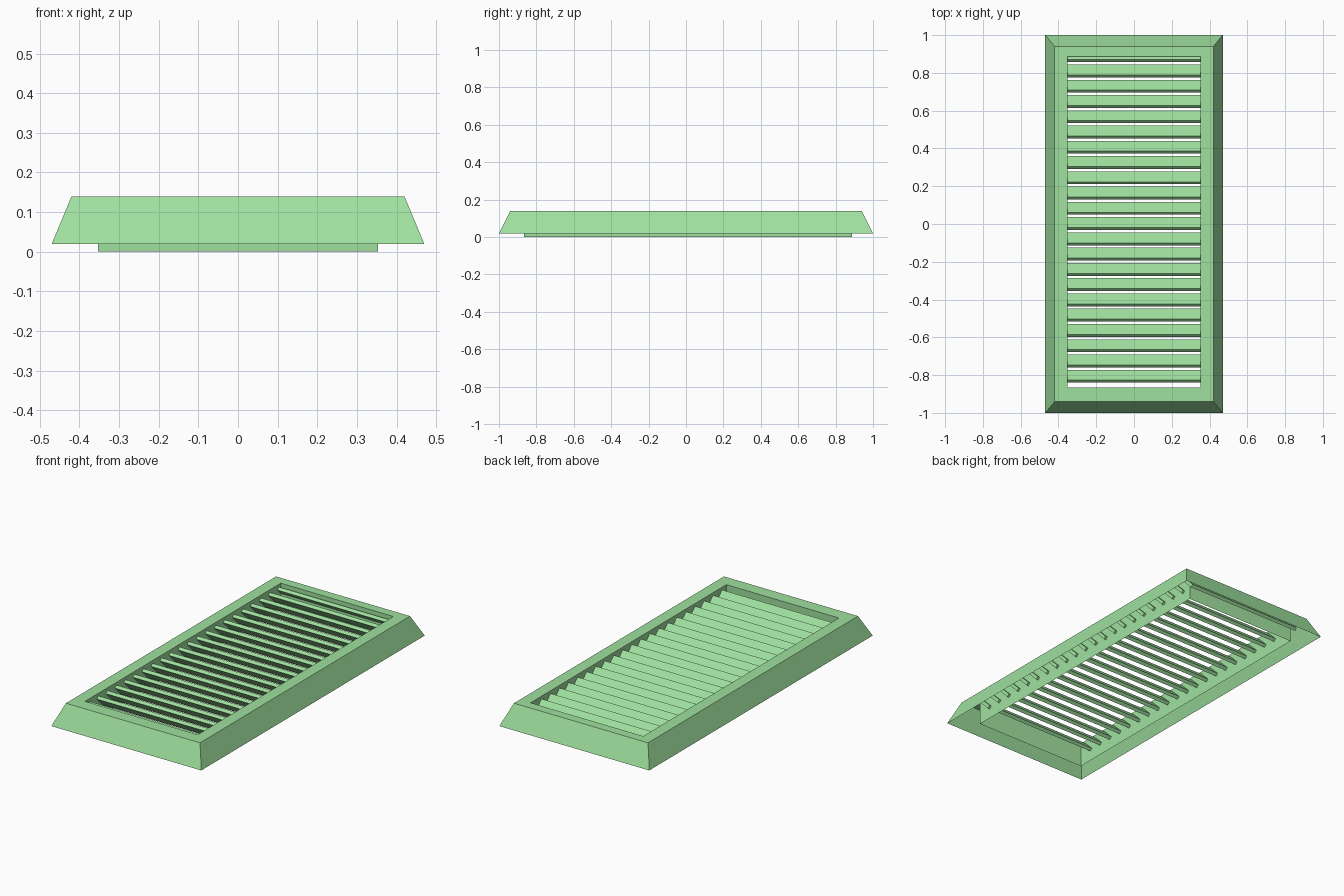
import bpy, bmesh

if "Cube" in bpy.data.objects:
    bpy.data.objects.remove(bpy.data.objects["Cube"])

# translucent green
mat = bpy.data.materials.new("green_tint")
mat.diffuse_color = (0.35, 0.75, 0.35, 0.9)
mat.use_nodes = True
mat.node_tree.nodes["Principled BSDF"].inputs["Base Color"].default_value = mat.diffuse_color


def finish(bm, name):
    mesh = bpy.data.meshes.new(name)
    bm.to_mesh(mesh)
    bm.free()
    mesh.materials.append(mat)
    obj = bpy.data.objects.new(name, mesh)
    bpy.context.collection.objects.link(obj)
    return obj


def ring(bm, x, y0, y1, z):
    return [bm.verts.new(p) for p in
            ((-x, y0, z), (x, y0, z), (x, y1, z), (-x, y1, z))]


def bridge(bm, lower, upper):
    for i in range(4):
        j = (i + 1) % 4
        bm.faces.new((lower[i], lower[j], upper[j], upper[i]))


# frame: sloped skirt, flat top rim and inner sleeve, open underneath
bm = bmesh.new()
rings = [ring(bm, 0.47, -1.0, 1.0, 0.02),
         ring(bm, 0.42, -0.94, 0.94, 0.14),
         ring(bm, 0.353, -0.865, 0.887, 0.14),
         ring(bm, 0.353, -0.865, 0.887, 0.0)]
for a, b in zip(rings, rings[1:]):
    bridge(bm, a, b)
finish(bm, "vent_frame")

# louvres: tilted slats, high on the front side, ends passing the sleeve
profile = [(0.0, 0.112), (0.055, 0.057), (0.068, 0.070), (0.013, 0.125)]
half = 0.365
bm = bmesh.new()
for k in range(22):
    y = 0.857 - 0.0808 * k
    left = [bm.verts.new((-half, y + dy, z)) for dy, z in profile]
    right = [bm.verts.new((half, y + dy, z)) for dy, z in profile]
    bridge(bm, left, right)
    bm.faces.new(left)
    bm.faces.new(right[::-1])
bmesh.ops.recalc_face_normals(bm, faces=bm.faces[:])
finish(bm, "louvre_slats")
